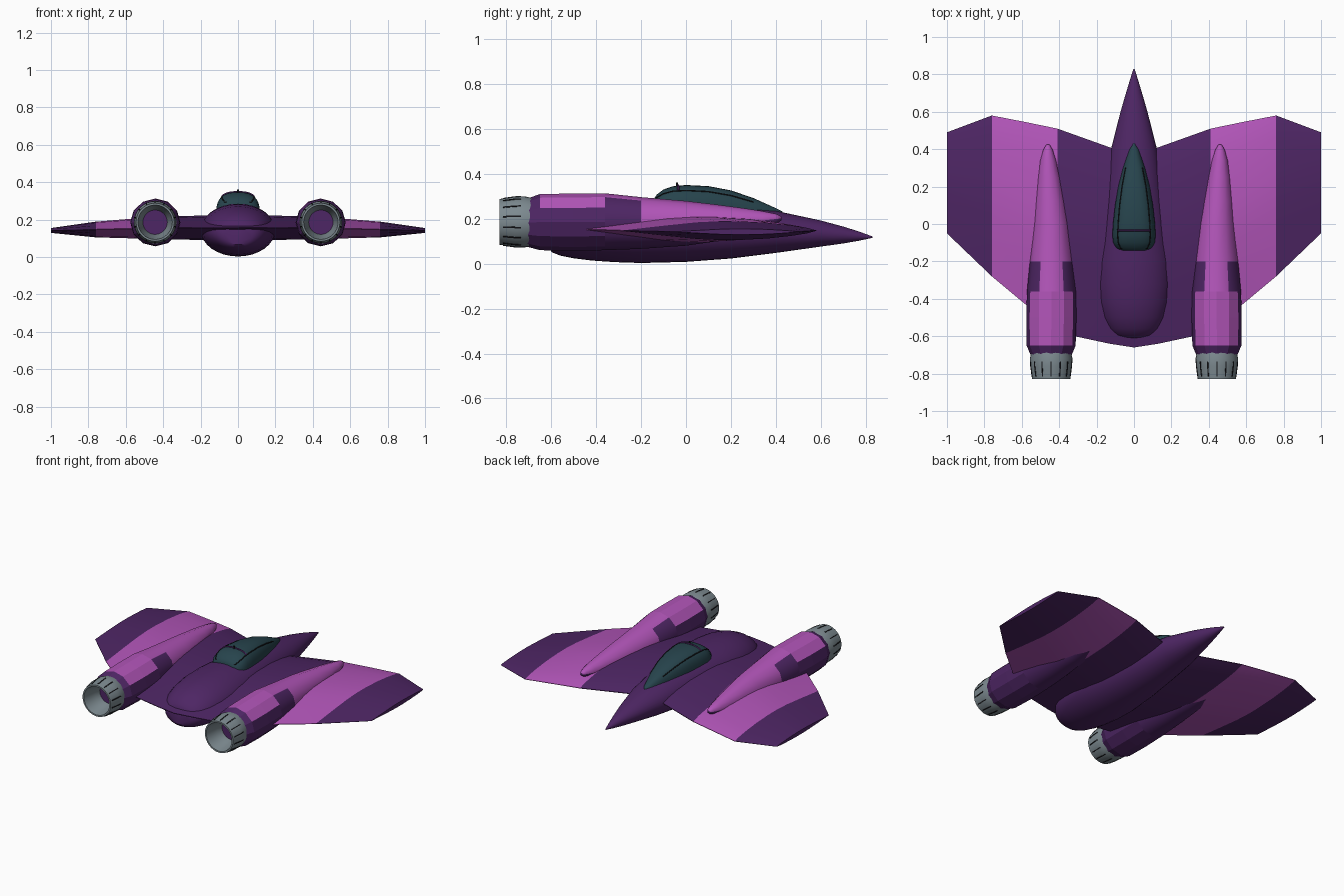
import bpy, bmesh, math
from mathutils import Vector

if "Cube" in bpy.data.objects:
    bpy.data.objects.remove(bpy.data.objects["Cube"])


def mat(name, rgb):
    m = bpy.data.materials.new(name)
    m.diffuse_color = (*rgb, 1)
    m.use_nodes = True
    m.node_tree.nodes["Principled BSDF"].inputs["Base Color"].default_value = m.diffuse_color
    return m


PURPLE = mat("dark purple", (0.076, 0.019, 0.128))
PINK = mat("bright orchid", (0.45, 0.092, 0.49))
GREY = mat("nozzle grey", (0.205, 0.255, 0.28))
TEAL = mat("canopy teal", (0.02, 0.058, 0.074))
BLACK = mat("slot black", (0.008, 0.008, 0.01))


def loft(name, rings, mats, rule=None, closed=False, angle=40):
    """Skin a series of equal-length point rings, capping the ends."""
    bm = bmesh.new()
    vs = [[bm.verts.new(p) for p in r] for r in rings]
    n = len(vs[0])
    pairs = list(zip(vs, vs[1:])) + ([(vs[-1], vs[0])] if closed else [])
    for a, b in pairs:
        for i in range(n):
            j = (i + 1) % n
            bm.faces.new((a[i], a[j], b[j], b[i]))
    if not closed:
        bm.faces.new(vs[0])
        bm.faces.new(vs[-1])
    bmesh.ops.recalc_face_normals(bm, faces=bm.faces)
    me = bpy.data.meshes.new(name)
    for m in mats:
        me.materials.append(m)
    if rule:
        for f in bm.faces:
            f.material_index = rule(f.calc_center_median(), f.normal)
    bm.to_mesh(me)
    bm.free()
    ob = bpy.data.objects.new(name, me)
    bpy.context.collection.objects.link(ob)
    bpy.ops.object.select_all(action='DESELECT')
    ob.select_set(True)
    bpy.context.view_layer.objects.active = ob
    bpy.ops.object.shade_smooth_by_angle(angle=math.radians(angle))
    return ob


def oval(cx, y, cz, rx, rz, n):
    """Ring across the y axis, first point at the top."""
    return [(cx + rx * math.sin(2 * math.pi * i / n), y,
             cz + rz * math.cos(2 * math.pi * i / n)) for i in range(n)]


def tube(name, pts, r, m):
    """Thin round rod along a path."""
    cu = bpy.data.curves.new(name, 'CURVE')
    cu.dimensions = '3D'
    cu.bevel_depth, cu.bevel_resolution = r, 1
    sp = cu.splines.new('POLY')
    sp.points.add(len(pts) - 1)
    for p, q in zip(sp.points, pts):
        p.co = (*q, 1)
    cu.materials.append(m)
    bpy.context.collection.objects.link(bpy.data.objects.new(name, cu))


# Fuselage: y, half width, bottom, top
hull = [(0.83, 0.003, 0.115, 0.121), (0.77, 0.022, 0.102, 0.143), (0.7, 0.043, 0.09, 0.165),
        (0.6, 0.072, 0.076, 0.192), (0.4, 0.123, 0.048, 0.235), (0.2, 0.15, 0.023, 0.265),
        (0, 0.178, 0.008, 0.28), (-0.2, 0.199, 0.003, 0.285), (-0.32, 0.199, 0.007, 0.281),
        (-0.42, 0.187, 0.014, 0.27), (-0.5, 0.167, 0.024, 0.25), (-0.56, 0.14, 0.036, 0.222),
        (-0.595, 0.11, 0.05, 0.192), (-0.61, 0.075, 0.066, 0.165)]
loft("fuselage", [oval(0, y, (b + t) / 2, w, (t - b) / 2, 32) for y, w, b, t in hull], [PURPLE])

# Wings: x, leading edge, trailing edge, centre height, half thickness
wing = [(0.0, 0.36, -0.66, 0.157, 0.067), (0.13, 0.41, -0.64, 0.157, 0.067),
        (0.41, 0.51, -0.58, 0.155, 0.06), (0.58, 0.545, -0.43, 0.152, 0.052),
        (0.76, 0.58, -0.28, 0.147, 0.042), (1.0, 0.49, -0.05, 0.142, 0.013)]
foil = [(0, 0.03), (0.05, 0.3), (0.13, 0.56), (0.25, 0.83), (0.4, 0.99), (0.5, 1),
        (0.62, 0.88), (0.8, 0.5), (1, 0.03)]
section = foil + [(c, -t) for c, t in reversed(foil)]
stations = [(-s[0], *s[1:]) for s in reversed(wing[1:])] + wing
loft("wings", [[(x, le + (te - le) * c, z + h * t) for c, t in section]
               for x, le, te, z, h in stations],
     [PURPLE, PINK], lambda c, n: int(0.41 < abs(c.x) < 0.76))

# Canopy: y, half width, base, top
dome = [(0.43, 0.006, 0.2, 0.232), (0.4, 0.028, 0.2, 0.247), (0.3, 0.06, 0.21, 0.292),
        (0.2, 0.085, 0.22, 0.326), (0.1, 0.102, 0.23, 0.345), (0, 0.113, 0.235, 0.35),
        (-0.06, 0.116, 0.24, 0.344), (-0.1, 0.112, 0.24, 0.33), (-0.13, 0.095, 0.24, 0.308),
        (-0.142, 0.07, 0.24, 0.29)]


def dome_point(s, a, out=0.0):
    """Point on the canopy section s at angle a from the right base edge."""
    y, w, b, t = s
    return ((w + out) * math.copysign(abs(math.cos(a)) ** 0.75, math.cos(a)), y,
            b + (t - b + out) * math.sin(a) ** 0.75)


loft("canopy", [[dome_point(s, math.pi * i / 16) if 0 < i < 16 else
                 (s[1] * (1 if i == 0 else -1), s[0], s[2]) for i in range(17)]
                for s in dome], [TEAL])

# Canopy seam, hoop and small aerial
lo = 0.26 * math.pi
seam = [dome_point(s, lo) for s in dome[2:-1]]
seam += [dome_point(s, math.pi - lo) for s in reversed(dome[2:-1])]
tube("canopy_seam", seam + seam[:1], 0.0035, BLACK)
hoop = (-0.035, 0.115, 0.238, 0.348)
tube("canopy_hoop", [dome_point(hoop, lo + (math.pi - 2 * lo) * i / 12) for i in range(13)],
     0.005, PURPLE)
tube("aerial", [(0, -0.04, 0.335), (0, -0.04, 0.362)], 0.005, BLACK)

# Engine pods: y, centre x, half width, bottom, top
pod = [(-0.705, 0.443, 0.108, 0.075, 0.29), (-0.65, 0.443, 0.131, 0.06, 0.31),
       (-0.5, 0.442, 0.134, 0.057, 0.312), (-0.36, 0.441, 0.131, 0.06, 0.313),
       (-0.2, 0.441, 0.116, 0.066, 0.296), (0, 0.443, 0.095, 0.08, 0.279),
       (0.12, 0.449, 0.08, 0.097, 0.265), (0.25, 0.455, 0.06, 0.125, 0.248),
       (0.34, 0.459, 0.042, 0.15, 0.234), (0.4, 0.46, 0.024, 0.175, 0.222),
       (0.425, 0.46, 0.008, 0.193, 0.21)]


def pod_colour(c, n):
    if c.y < -0.65:
        return 0
    if c.y < -0.36:
        return int(n.z > 0.6)
    if c.y < -0.2:
        return int(n.z > 0.9)
    return int(n.z > 0.1)


# Nozzle cross-section going out, round the lip and down the throat: y, radius
nozzle = [(-0.68, 0.105), (-0.72, 0.114), (-0.76, 0.112), (-0.83, 0.102), (-0.83, 0.092),
          (-0.74, 0.075), (-0.68, 0.058), (-0.67, 0.058)]
CZ = 0.186
for side, s in (("left", -1), ("right", 1)):
    body = loft(side + "_engine_pod",
                [oval(s * x, y, (b + t) / 2, w, (t - b) / 2, 12) for y, x, w, b, t in pod],
                [PURPLE, PINK], pod_colour)
    for p in body.data.polygons:
        p.use_smooth = p.center.y > -0.36
    # front half blends smoothly across its facets
    sharp = body.data.attributes.get("sharp_edge")
    if sharp:
        for e in body.data.edges:
            if all(body.data.vertices[v].co.y > -0.3 for v in e.vertices):
                e.use_edge_sharp = False
    cx = s * 0.443
    loft(side + "_nozzle", [oval(cx, y, CZ, r, r, 32) for y, r in nozzle], [GREY],
         closed=True)
    # Glow disc deep in the throat
    loft(side + "_engine_glow", [oval(cx, y, CZ, 0.062, 0.062, 24) for y in (-0.69, -0.682)],
         [PINK])
    # Slots around the nozzle
    for k in range(14):
        a = 2 * math.pi * k / 14
        rad = Vector((math.sin(a), 0, math.cos(a)))
        tan = Vector((math.cos(a), 0, -math.sin(a))) * 0.0032
        mid = Vector((cx, 0, CZ))
        rings = []
        for y, r in ((-0.735, 0.113), (-0.76, 0.112), (-0.815, 0.1045)):
            lo_p = mid + Vector((0, y, 0)) + rad * (r - 0.004)
            hi_p = mid + Vector((0, y, 0)) + rad * (r + 0.002)
            rings.append([lo_p - tan, lo_p + tan, hi_p + tan, hi_p - tan])
        loft(f"{side}_nozzle_slot_{k}", rings, [BLACK])
